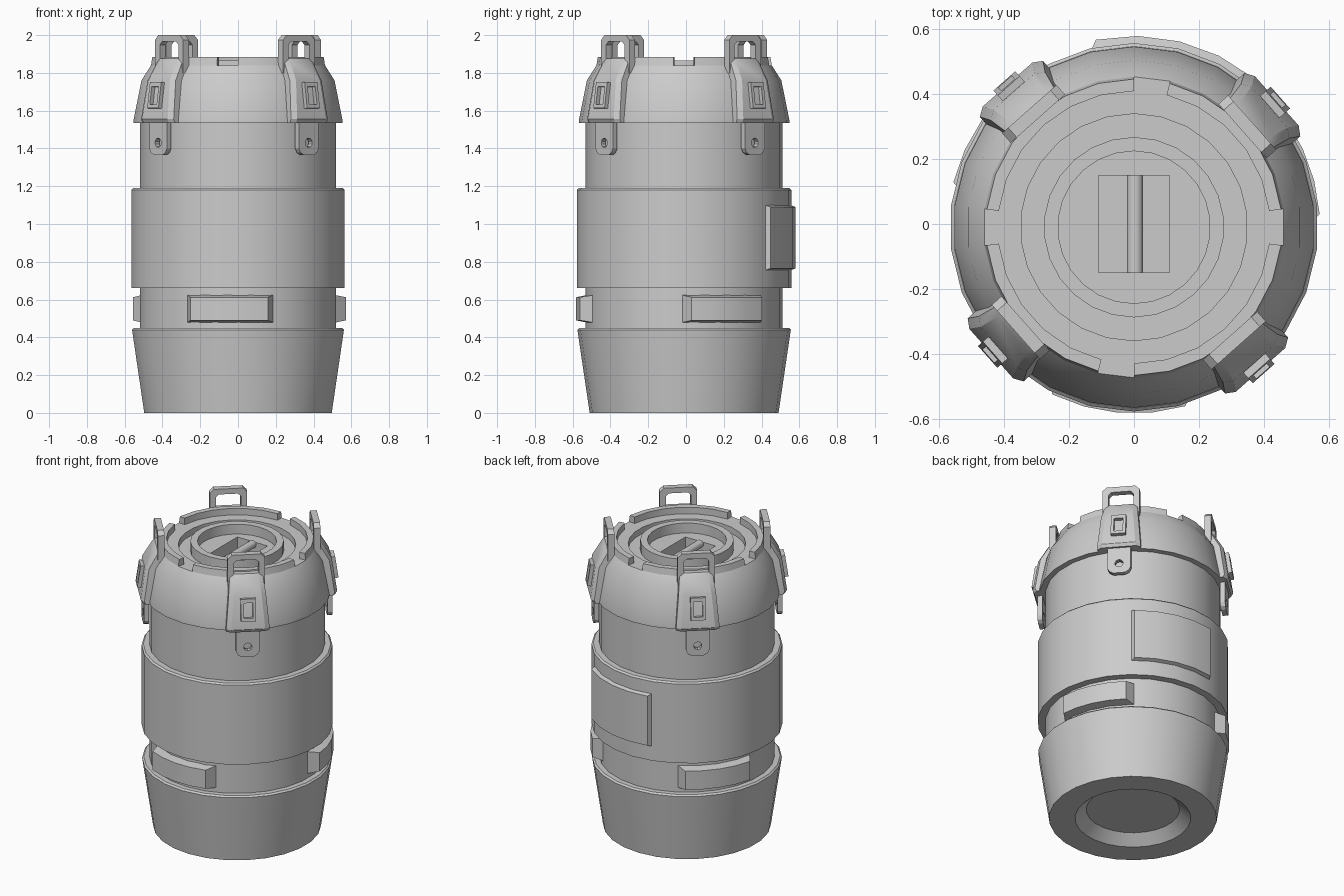
import bpy, bmesh, math
from mathutils import Matrix, Vector

if "Cube" in bpy.data.objects:
    bpy.data.objects.remove(bpy.data.objects["Cube"])

N = 26                                  # sides of the canister
STEP = 360 / N
CENTER = Matrix.Translation((0, -0.01, 0))


def finish(ob, matrix=Matrix.Identity(4)):
    bpy.ops.object.select_all(action='DESELECT')
    ob.select_set(True)
    bpy.context.view_layer.objects.active = ob
    if ob.type == 'CURVE':
        bpy.ops.object.convert(target='MESH')
        ob = bpy.context.object
    ob.matrix_world = CENTER @ matrix
    bpy.ops.object.shade_smooth_by_angle(angle=math.radians(28))
    return ob


def from_bmesh(name, bm, matrix=Matrix.Identity(4)):
    bmesh.ops.remove_doubles(bm, verts=bm.verts, dist=1e-5)
    bmesh.ops.recalc_face_normals(bm, faces=bm.faces)
    me = bpy.data.meshes.new(name)
    bm.to_mesh(me)
    bm.free()
    ob = bpy.data.objects.new(name, me)
    bpy.context.collection.objects.link(ob)
    return finish(ob, matrix)


def loft(name, rings, matrix=Matrix.Identity(4)):
    """Skin closed rings of points and cap both ends."""
    bm = bmesh.new()
    rows = [[bm.verts.new(p) for p in ring] for ring in rings]
    n = len(rows[0])
    for a, b in zip(rows, rows[1:]):
        for i in range(n):
            j = (i + 1) % n
            bm.faces.new((a[i], a[j], b[j], b[i]))
    bm.faces.new(rows[0])
    bm.faces.new(rows[-1])
    return from_bmesh(name, bm, matrix)


def polar(r, deg, z):
    a = math.radians(deg)
    return Vector((r * math.cos(a), r * math.sin(a), z))


def lathe(name, profile):
    return loft(name, [[polar(r, 90 + i * STEP, z) for i in range(N)] for r, z in profile])


def arc_block(name, a0, a1, n, section):
    """Sweep a (radius, z, angular flare) section round the axis."""
    rings = []
    for i in range(n + 1):
        t = i / n
        rings.append([polar(r, (a0 - f) * (1 - t) + (a1 + f) * t, z) for r, z, f in section])
    return loft(name, rings)


def plate(name, loops, thickness, matrix):
    """Flat plate; the loops after the first are holes."""
    cu = bpy.data.curves.new(name, 'CURVE')
    cu.dimensions = '2D'
    cu.fill_mode = 'BOTH'
    cu.extrude = thickness / 2
    for pts in loops:
        sp = cu.splines.new('POLY')
        sp.points.add(len(pts) - 1)
        for p, (x, y) in zip(sp.points, pts):
            p.co = (x, y, 0, 1)
        sp.use_cyclic_u = True
    ob = bpy.data.objects.new(name, cu)
    bpy.context.collection.objects.link(ob)
    return finish(ob, matrix)


def circle(r, n, cy=0):
    return [(r * math.cos(math.tau * i / n + math.pi / 2),
             cy + r * math.sin(math.tau * i / n + math.pi / 2)) for i in range(n)]


def rect(hw, y0, y1, c=0):
    """Rectangle, optionally with chamfered upper corners."""
    if not c:
        return [(-hw, y0), (hw, y0), (hw, y1), (-hw, y1)]
    return [(-hw, y0), (hw, y0), (hw, y1 - c), (hw - c, y1), (c - hw, y1), (-hw, y1 - c)]


# Turned body: underside recess, tapered foot, bands, collar, top grooves
lathe("canister_body", [
    (0.02, 0.06), (0.278, 0.06), (0.345, 0), (0.50, 0), (0.565, 0.44), (0.555, 0.45),
    (0.522, 0.45), (0.522, 0.66), (0.568, 0.66), (0.568, 1.18), (0.558, 1.19),
    (0.522, 1.19), (0.522, 1.535), (0.557, 1.535), (0.557, 1.55), (0.515, 1.76),
    (0.464, 1.84), (0.35, 1.84), (0.35, 1.80), (0.278, 1.80), (0.278, 1.865),
    (0.235, 1.865), (0.235, 1.72), (0.02, 1.72)])

# Top lip, interrupted by four one-facet notches
for s, e in ((0, 6), (7, 12), (13, 19), (20, 25)):
    arc_block("top_lip", 90 + s * STEP, 90 + e * STEP, e - s,
              [(0.42, 1.83, 0), (0.464, 1.84, 0), (0.457, 1.883, 0), (0.42, 1.883, 0)])

# Recessed disc with a rectangular well and a grip bar
plate("well_disc", [circle(0.236, N), rect(0.11, -0.14, 0.16)], 0.08,
      Matrix.Translation((0, 0, 1.76)))
bm = bmesh.new()
bmesh.ops.create_cone(bm, cap_ends=True, segments=16, radius1=0.025, radius2=0.025, depth=0.30)
from_bmesh("grip_bar", bm,
           Matrix.Translation((0.003, 0.01, 1.785)) @ Matrix.Rotation(math.pi / 2, 4, 'X'))

# Three raised pads on the lower band
for k in range(3):
    c = -95 + 120 * k
    arc_block("band_pad", c - 21, c + 21, 4,
              [(0.50, 0.475, 7), (0.574, 0.49, 0), (0.574, 0.612, 0), (0.50, 0.627, 7)])

# Curved panel on the back of the wide band
arc_block("back_panel", 51, 101.5, 4,
          [(0.54, 0.745, 4), (0.59, 0.765, 0), (0.59, 1.09, 0), (0.54, 1.11, 4)])

# Four clamps: plate over the collar, top loop, latch frame and hanging tab
for k in range(4):
    a = math.radians(90 - 3.5 * STEP + 90 * k)
    frame = Matrix(((-math.sin(a), 0, math.cos(a), 0), (math.cos(a), 0, math.sin(a), 0),
                    (0, 1, 0, 0), (0, 0, 0, 1)))    # x tangent, y up, z outward

    rings = []
    for z, hw, r_in, r in ((1.535, 0.13, 0.50, 0.578), (1.555, 0.13, 0.50, 0.588),
                           (1.76, 0.112, 0.48, 0.558), (1.86, 0.10, 0.445, 0.50),
                           (1.875, 0.10, 0.445, 0.487)):
        h = hw - 0.028
        rings.append([(-hw, z, r_in), (hw, z, r_in), (hw, z, r - 0.018),
                      (h, z, r), (-h, z, r), (-hw, z, r - 0.018)])
    loft("clamp_plate", rings, frame)

    plate("clamp_loop", [rect(0.112, 1.80, 2.0, 0.025), rect(0.075, 1.872, 1.965, 0.018)],
          0.04, frame @ Matrix.Translation((0, 0, 0.467)))

    tilt = Matrix.Translation((0, 1.68, 0.573)) @ Matrix.Rotation(math.radians(-8.3), 4, 'X')
    plate("latch_frame", [rect(0.045, -0.07, 0.07), rect(0.027, -0.05, 0.045)], 0.04, frame @ tilt)

    tab = [(-0.07, 1.60), (-0.07, 1.40), (-0.058, 1.378), (-0.035, 1.365),
           (0.035, 1.365), (0.058, 1.378), (0.07, 1.40), (0.07, 1.60)]
    plate("clamp_tab", [tab, circle(0.025, 10, 1.43)], 0.03,
          frame @ Matrix.Translation((0, 0, 0.55)))
